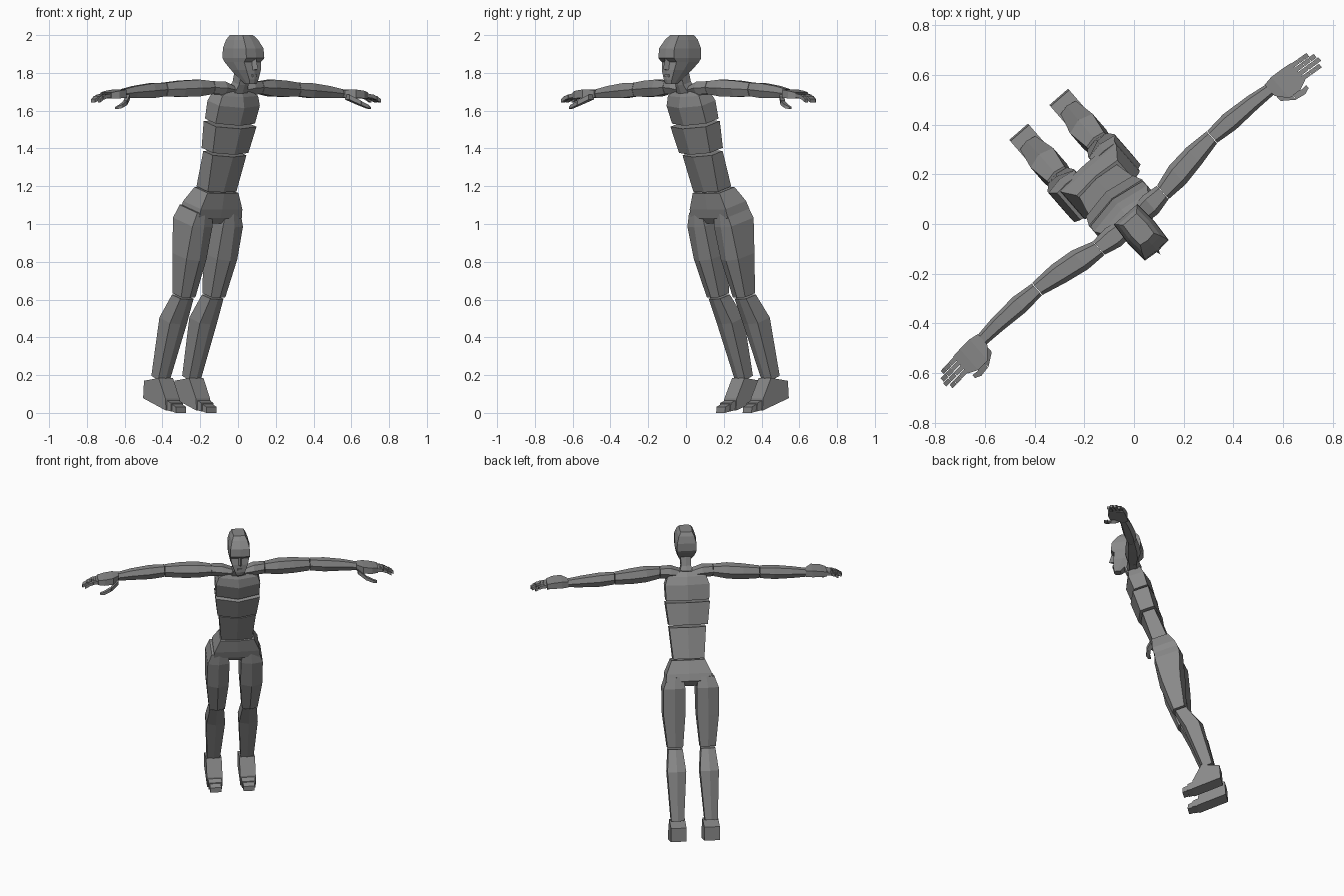
import bpy, bmesh, math
from mathutils import Matrix, Vector

cube = bpy.data.objects.get("Cube")
if cube:
    bpy.data.objects.remove(cube)

GREY = (0.25, 0.25, 0.25, 1)
mat = bpy.data.materials.new("plain_grey")
mat.use_nodes = True
mat.diffuse_color = GREY
mat.node_tree.nodes["Principled BSDF"].inputs["Base Color"].default_value = GREY

# The figure is modelled facing -y, then turned on the spot
TURN = Matrix.Rotation(math.radians(41), 4, "Z")


def loft(name, rings, side=1):
    """Join equal rings of points into a capped solid; side -1 mirrors it."""
    bm = bmesh.new()
    rows = [[bm.verts.new(TURN @ Vector((p[0] * side, p[1], p[2]))) for p in r] for r in rings]
    n = len(rows[0])
    for lower, upper in zip(rows, rows[1:]):
        for i in range(n):
            j = (i + 1) % n
            bm.faces.new((lower[i], lower[j], upper[j], upper[i]))
    bm.faces.new(rows[0])
    bm.faces.new(rows[-1])
    bmesh.ops.recalc_face_normals(bm, faces=bm.faces)
    mesh = bpy.data.meshes.new(name)
    bm.to_mesh(mesh)
    bm.free()
    mesh.materials.append(mat)
    obj = bpy.data.objects.new(name, mesh)
    bpy.context.collection.objects.link(obj)
    return obj


def pair(name, rings):
    loft("left_" + name, rings)
    loft("right_" + name, rings, -1)


def section(x, y, z, a, b, front, back, tilt=17):
    """Body section: half width a, side half depth b, ridged front and back."""
    t = math.radians(tilt)
    flat = [(-a, -b), (0, -front), (a, -b), (a, b), (0, back), (-a, b)]
    return [(x + u, y + v * math.cos(t), z + v * math.sin(t)) for u, v in flat]


def arm_section(x, y, z, depth, height):
    """Section across an arm with a ridge along its front and back."""
    flat = [(-depth, 0), (-depth * .6, height), (depth * .6, height),
            (depth, 0), (depth * .6, -height), (-depth * .6, -height)]
    return [(x, y + v, z + w) for v, w in flat]


def box_section(x, y, z, depth, height):
    return [(x, y + v * depth, z + w * height)
            for v, w in ((-1, -1), (1, -1), (1, 1), (-1, 1))]


def slab(name, profile, x, a, a_top=None):
    """Side profile (y, z) given thickness across x."""
    pair(name, [[(x + s * a, y, z) for y, z in profile] for s in (-1, 1)])


# Torso
loft("chest", [section(0, .065, 1.545, .138, .045, .085, .07),
               section(0, .035, 1.64, .142, .05, .09, .075),
               section(0, .02, 1.69, .125, .04, .065, .06),
               section(0, .012, 1.72, .06, .03, .04, .04)])
loft("ribs", [section(0, .105, 1.39, .125, .047, .08, .07),
              section(0, .064, 1.53, .142, .052, .09, .075)])
loft("abdomen", [section(.005, .18, 1.185, .1, .048, .06, .06),
                 section(.005, .112, 1.375, .118, .04, .07, .06)])
loft("pelvis", [section(.01, .235, 1.02, .04, .06, .06, .06),
                section(.01, .23, 1.055, .15, .08, .08, .085),
                section(.01, .215, 1.1, .145, .075, .08, .08),
                section(.01, .185, 1.18, .108, .055, .065, .065)])

# Neck and head
loft("neck", [section(0, .01, 1.69, .05, .03, .04, .035),
              section(0, -.02, 1.745, .032, .028, .036, .033),
              section(0, -.04, 1.81, .034, .028, .036, .033)])


def head_section(z, a, front, back, chin=.9):
    mid = (front + back) / 2
    return [(-a * chin, front, z), (0, front - .006, z), (a * chin, front, z), (a, mid, z),
            (a * .9, back, z), (-a * .9, back, z), (-a, mid, z)]


loft("head", [head_section(1.74, .026, -.122, -.085),
              head_section(1.765, .036, -.128, -.055),
              head_section(1.815, .056, -.126, -.002),
              head_section(1.858, .066, -.118, .04),
              head_section(1.878, .07, -.14, .052),
              head_section(1.93, .068, -.135, .052),
              head_section(1.975, .055, -.105, .04),
              head_section(2.0, .04, -.08, .025)])
loft("nose", [[(-.016, -.115, 1.812), (.016, -.115, 1.812), (0, -.162, 1.82)],
              [(-.009, -.12, 1.878), (.009, -.12, 1.878), (0, -.145, 1.878)]])
loft("mouth", [[(-.02, -.12, z), (.02, -.12, z), (.014, -.138, z), (-.014, -.138, z)]
               for z in (1.778, 1.792)])

# Shoulders and arms
pair("shoulder", [arm_section(.03, .012, 1.708, .04, .02),
                  arm_section(.1, .015, 1.72, .048, .034),
                  arm_section(.17, .02, 1.722, .036, .034)])
pair("upper_arm", [arm_section(.172, .02, 1.722, .036, .034),
                   arm_section(.26, .034, 1.72, .05, .044),
                   arm_section(.36, .048, 1.716, .046, .043),
                   arm_section(.465, .058, 1.712, .032, .036)])
pair("forearm", [arm_section(.468, .058, 1.712, .031, .036),
                 arm_section(.56, .058, 1.706, .04, .039),
                 arm_section(.68, .056, 1.698, .033, .032),
                 arm_section(.765, .05, 1.69, .026, .024)])

# Hands
pair("palm", [box_section(.765, .048, 1.69, .03, .02),
              box_section(.805, .028, 1.69, .056, .022),
              box_section(.86, .024, 1.685, .056, .02),
              box_section(.9, .03, 1.68, .045, .016)])
for i, reach in enumerate((.085, .1, .095, .075)):
    y = -.003 + i * .022
    tips = [(.9 + reach * k, y - .008 * k, 1.68 - .028 * k * k) for k in (0, .38, .4, .7, .72, 1)]
    for part, k in (("base", 0), ("middle", 2), ("tip", 4)):
        pair(f"finger_{i + 1}_{part}",
             [box_section(*tips[k], .0095, .011), box_section(*tips[k + 1], .009, .009)])
pair("thumb_base", [box_section(.77, .005, 1.672, .018, .013),
                    box_section(.82, -.035, 1.642, .015, .012)])
pair("thumb_tip", [box_section(.822, -.036, 1.64, .014, .011),
                   box_section(.865, -.046, 1.622, .012, .009),
                   box_section(.89, -.04, 1.614, .008, .006)])

# Legs
pair("thigh", [section(.105, .315, .623, .05, .036, .05, .045),
               section(.108, .268, .83, .07, .06, .085, .085),
               section(.107, .242, 1.01, .07, .082, .095, .095),
               section(.1, .225, 1.08, .052, .075, .08, .08)])
pair("calf", [section(.108, .5, .185, .041, .03, .04, .04, 22),
              section(.105, .402, .49, .06, .045, .062, .065, 20),
              section(.105, .325, .615, .046, .036, .046, .046, 17)])

# Feet
slab("foot", [(.585, .078), (.578, .17), (.46, .185), (.405, .075), (.4, .012)], .107, .05)
slab("toe_joint", [(.402, .014), (.402, .066), (.37, .052), (.368, .008)], .107, .043)
slab("toe_tip", [(.37, .008), (.37, .046), (.338, .032), (.336, 0)], .107, .036)
